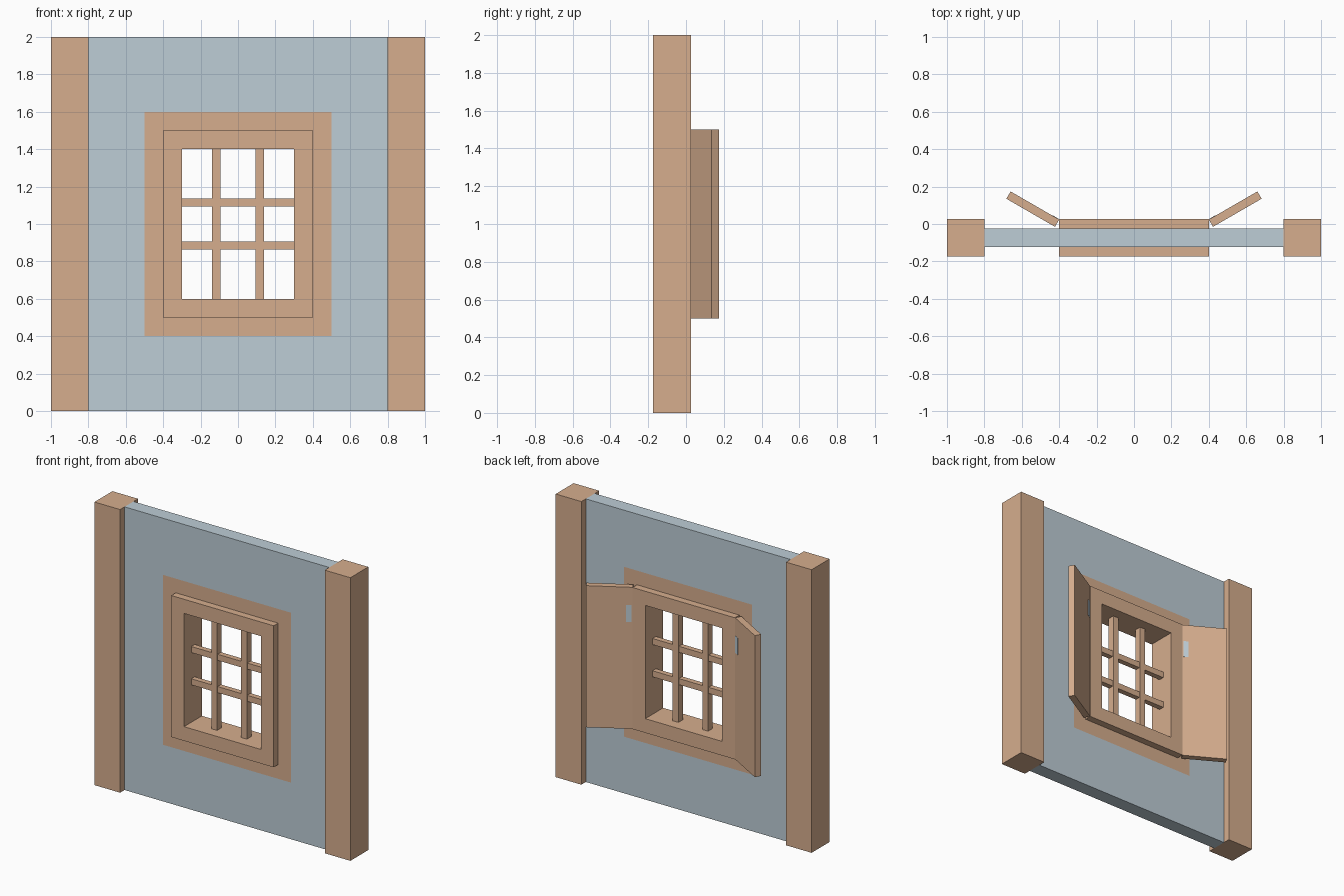
import bpy, bmesh
from math import cos, sin, radians
from mathutils import Vector

if "Cube" in bpy.data.objects:
    bpy.data.objects.remove(bpy.data.objects["Cube"])


def make_material(name, color):
    mat = bpy.data.materials.new(name)
    mat.use_nodes = True
    mat.diffuse_color = color
    mat.node_tree.nodes["Principled BSDF"].inputs["Base Color"].default_value = color
    return mat


WOOD = make_material("tan wood", (0.67, 0.42, 0.27, 1))
PLASTER = make_material("pale blue plaster", (0.51, 0.61, 0.67, 1))

FRONT, BACK = -0.174, 0.026        # depth of posts and window frame
MID = (FRONT + BACK) / 2


def finish(name, bm, *mats):
    bmesh.ops.recalc_face_normals(bm, faces=bm.faces[:])
    mesh = bpy.data.meshes.new(name)
    bm.to_mesh(mesh)
    bm.free()
    for mat in mats:
        mesh.materials.append(mat)
    obj = bpy.data.objects.new(name, mesh)
    bpy.context.collection.objects.link(obj)
    return obj


def box(name, center, size, mat):
    bm = bmesh.new()
    bmesh.ops.create_cube(bm, size=1)
    bmesh.ops.scale(bm, vec=size, verts=bm.verts[:])
    bmesh.ops.translate(bm, vec=center, verts=bm.verts[:])
    return finish(name, bm, mat)


def rings(name, rects, y0, y1, mats):
    """Slab of nested rectangles (half width, bottom, top), one material per
    band, with an opening inside the last rectangle."""
    bm = bmesh.new()
    sides = []
    for y in (y0, y1):
        sides.append([[bm.verts.new((x, y, z)) for x, z in
                       ((-w, lo), (w, lo), (w, hi), (-w, hi))] for w, lo, hi in rects])
    for i in range(4):
        j = (i + 1) % 4
        for loops in sides:
            for k in range(len(rects) - 1):
                a, b = loops[k], loops[k + 1]
                bm.faces.new((a[i], a[j], b[j], b[i])).material_index = k
        for k in (0, -1):
            a, b = sides[0][k], sides[1][k]
            face = bm.faces.new((a[i], a[j], b[j], b[i]))
            face.material_index = 0 if k == 0 else len(mats) - 1
    return finish(name, bm, *mats)


def prism(name, outline, z0, z1, mat):
    bm = bmesh.new()
    base = bm.faces.new([bm.verts.new((p.x, p.y, z0)) for p in outline])
    top = bmesh.ops.extrude_face_region(bm, geom=[base])["geom"]
    bmesh.ops.translate(bm, vec=(0, 0, z1 - z0),
                        verts=[v for v in top if isinstance(v, bmesh.types.BMVert)])
    return finish(name, bm, mat)


# Wall with a flush wooden surround, and the raised window frame through it
rings("wall", [(0.8, 0, 2), (0.5, 0.4, 1.6), (0.35, 0.55, 1.45)],
      MID - 0.05, MID + 0.05, (PLASTER, WOOD))
rings("window_frame", [(0.4, 0.5, 1.5), (0.3, 0.6, 1.4)], FRONT, BACK, (WOOD,))

# Window bars, the uprights slightly deeper than the crossbars
for i, s in enumerate((-1, 1)):
    box(f"upright_bar_{i + 1}", (s * 0.116, MID, 1), (0.044, 0.05, 0.82), WOOD)
    box(f"crossbar_{i + 1}", (0, MID, 1 + s * 0.114), (0.62, 0.038, 0.043), WOOD)

# Posts, open shutters and hinge plates on each side
for side, s in (("right", -1), ("left", 1)):
    box(f"{side}_post", (s * 0.9, MID, 1), (0.2, 0.2, 2), WOOD)

    angle = radians(30)
    along = Vector((s * cos(angle), sin(angle)))
    inward = Vector((s * sin(angle), -cos(angle)))
    hinge = Vector((s * 0.4, 0.024))
    end = hinge + along * 0.3
    prism(f"{side}_shutter",
          [hinge, end, end + inward * 0.045, hinge + inward * 0.045], 0.5, 1.5, WOOD)

    near, far = hinge + along * 0.006, hinge + along * 0.042
    lift = inward * -0.002
    prism(f"{side}_hinge_plate",
          [near + lift, far + lift, far - lift, near - lift], 1.255, 1.375, PLASTER)
